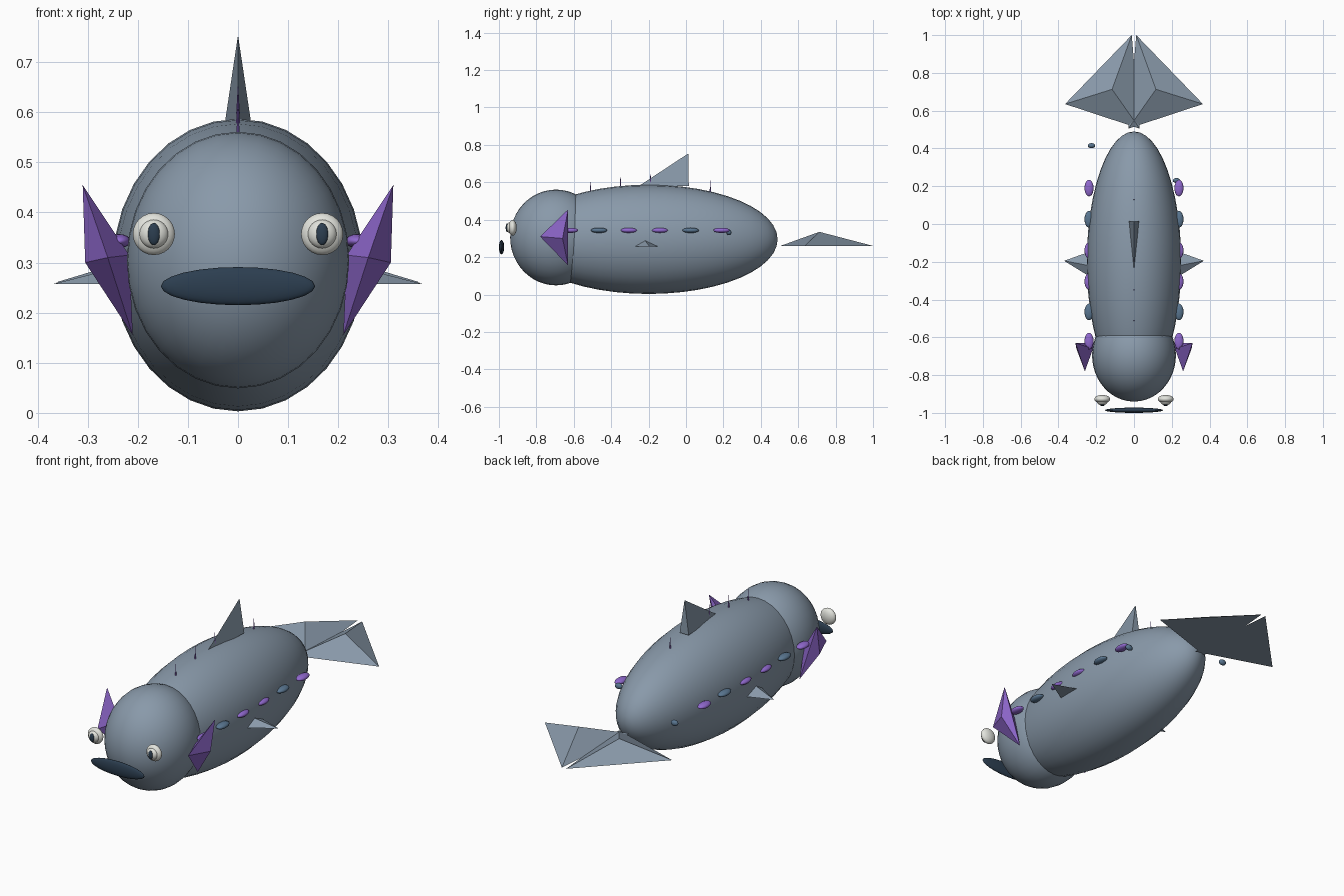
import bpy
import bmesh
import math
from mathutils import Vector

if "Cube" in bpy.data.objects:
    bpy.data.objects.remove(bpy.data.objects["Cube"])


def colour(name, rgb):
    m = bpy.data.materials.new(name)
    m.diffuse_color = (*rgb, 1)
    m.use_nodes = True
    m.node_tree.nodes["Principled BSDF"].inputs["Base Color"].default_value = m.diffuse_color
    return m


SKIN = colour("slate skin", (0.25, 0.32, 0.40))
PURPLE = colour("purple", (0.28, 0.14, 0.62))
BLUE = colour("steel blue", (0.10, 0.18, 0.28))
NAVY = colour("dark navy", (0.025, 0.048, 0.08))
WHITE = colour("eye white", (0.76, 0.77, 0.72))


def finish(name, bm, mat, smooth):
    bmesh.ops.recalc_face_normals(bm, faces=bm.faces)
    for f in bm.faces:
        f.smooth = smooth
    me = bpy.data.meshes.new(name)
    bm.to_mesh(me)
    bm.free()
    me.materials.append(mat)
    ob = bpy.data.objects.new(name, me)
    bpy.context.collection.objects.link(ob)
    return ob


def ellipsoid(name, loc, radii, mat, seg=24, rings=16):
    bm = bmesh.new()
    bmesh.ops.create_uvsphere(bm, u_segments=seg, v_segments=rings, radius=1)
    for v in bm.verts:
        # poles run along the length of the fish
        x, y, z = v.co
        v.co = Vector((x * radii[0], z * radii[1], -y * radii[2])) + Vector(loc)
    return finish(name, bm, mat, True)


def fin(name, corners, peaks, mat):
    """Triangle with a raised peak on one side, or on both sides."""
    bm = bmesh.new()
    c = [bm.verts.new(p) for p in corners]
    tops = [bm.verts.new(p) for p in peaks]
    for t in tops:
        for i in range(3):
            bm.faces.new((c[i], c[(i + 1) % 3], t))
    if len(tops) == 1:
        bm.faces.new(c)
    return finish(name, bm, mat, False)


def flip(points, s):
    return [(x * s, y, z) for x, y, z in points]


# body and head
ellipsoid("body", (0, -0.2, 0.295), (0.25, 0.69, 0.292), SKIN, 32, 24)
ellipsoid("head", (0, -0.695, 0.305), (0.222, 0.245, 0.256), SKIN, 32, 24)

# mouth
ellipsoid("mouth", (0, -0.986, 0.253), (0.154, 0.014, 0.038), NAVY)

# dorsal fin
fin("dorsal_fin", [(0, -0.26, 0.575), (0.026, 0.015, 0.58), (-0.026, 0.015, 0.58)],
    [(0, 0.012, 0.754)], SKIN)

# thin spikes along the back
for i, (y, top) in enumerate([(-0.51, 0.615), (-0.35, 0.645), (-0.19, 0.66), (0.13, 0.615)]):
    bm = bmesh.new()
    bmesh.ops.create_cone(bm, cap_ends=True, segments=8, radius1=0.007, radius2=0,
                          depth=0.12)
    bmesh.ops.translate(bm, verts=bm.verts, vec=(0, y, top - 0.06))
    finish(f"back_spike_{i + 1}", bm, PURPLE, False)

for s, side in ((1, "right"), (-1, "left")):
    # eye made of two nested white shells and a dark pupil
    ellipsoid(f"eye_{side}", (s * 0.168, -0.927, 0.357), (0.042, 0.022, 0.042), WHITE)
    ellipsoid(f"iris_{side}", (s * 0.168, -0.940, 0.357), (0.029, 0.020, 0.029), WHITE)
    ellipsoid(f"pupil_{side}", (s * 0.168, -0.957, 0.357), (0.012, 0.007, 0.022), NAVY)

    # tail half
    fin(f"tail_fin_{side}", flip([(0.012, 1.0, 0.26), (0.365, 0.635, 0.26), (-0.03, 0.505, 0.26)], s),
        flip([(0.116, 0.713, 0.335)], s), SKIN)

    # small belly fin
    fin(f"belly_fin_{side}", flip([(0.37, -0.195, 0.257), (0.245, -0.15, 0.257), (0.11, -0.355, 0.257)], s),
        flip([(0.24, -0.22, 0.29)], s), SKIN)

    # gill fin, raised on both sides
    fin(f"gill_fin_{side}", flip([(0.31, -0.63, 0.455), (0.21, -0.63, 0.155), (0.26, -0.78, 0.31)], s),
        flip([(0.305, -0.66, 0.30), (0.217, -0.66, 0.315)], s), PURPLE)

    # row of side spots
    spots = [(-0.62, PURPLE), (-0.465, BLUE), (-0.305, PURPLE),
             (-0.14, PURPLE), (0.025, BLUE), (0.19, PURPLE)]
    for i, (y, mat) in enumerate(spots):
        ellipsoid(f"side_spot_{side}_{i + 1}", (s * 0.238, y, 0.343),
                  (0.024, 0.044, 0.014), mat, 16, 10)

# small end spots
ellipsoid("end_spot_right", (0.225, 0.23, 0.332), (0.02, 0.013, 0.015), BLUE, 16, 10)
ellipsoid("end_spot_left", (-0.225, 0.415, 0.332), (0.02, 0.013, 0.015), BLUE, 16, 10)
